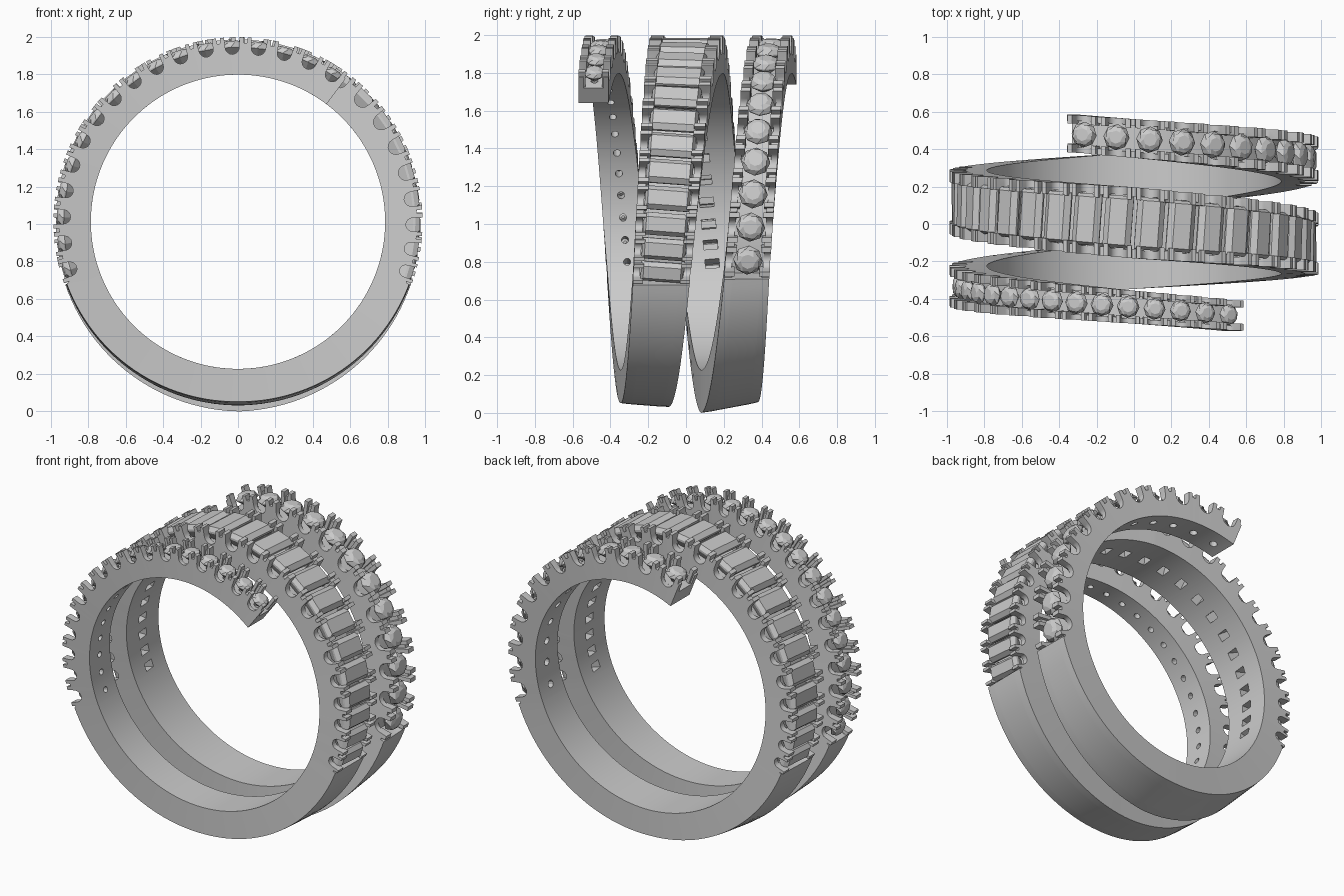
import bpy, bmesh, math
from mathutils import Matrix, Vector

if "Cube" in bpy.data.objects:
    bpy.data.objects.remove(bpy.data.objects["Cube"])

CZ, R_IN, FLOOR, TOP = 1.012, 0.785, 0.885, 0.985
SLOPE = 0.00125                      # y advance of the coil per degree
# angle, band width, outer radius at front edge, outer radius at back edge
KEYS = [(53, .16, .985, .985), (180, .215, .985, .985), (200, .22, .972, .975),
        (270, .255, .96, .98), (340, .30, .972, .975), (360, .32, .985, .985),
        (450, .38, .985, .985), (540, .335, .985, .985), (560, .325, .98, .972),
        (630, .30, 1.012, .955), (700, .24, .98, .972), (832, .20, .985, .985)]


def keyed(phi):
    for a, b in zip(KEYS, KEYS[1:]):
        if phi <= b[0]:
            t = (phi - a[0]) / (b[0] - a[0])
            return [a[i] + (b[i] - a[i]) * t for i in (1, 2, 3)]
    return list(KEYS[-1][1:])


def y_mid(phi):
    return (phi - 445) * SLOPE


def place(phi, y, r):
    a = math.radians(phi)
    return Vector((r * math.cos(a), y, CZ + r * math.sin(a)))


def frame(phi, r):
    """Matrix: local x along the band, y across it, z outward."""
    a = math.radians(phi)
    x = Vector((-math.sin(a), SLOPE * 57.3 / r, math.cos(a))).normalized()
    z = Vector((math.cos(a), 0, math.sin(a)))
    y = z.cross(x)
    m = Matrix((x, y, z)).transposed().to_4x4()
    m.translation = place(phi, y_mid(phi), r)
    return m


def cells(a, b, n, warp=0.0):
    """Stone cell boundaries, wider in the middle when warped."""
    out = []
    for i in range(n + 1):
        t = 2 * i / n - 1
        out.append((a + b) / 2 + (b - a) / 2 * ((1 + warp) * t - warp * t ** 3))
    return list(zip(out, out[1:]))


front_cells = cells(53, 200, 17)
middle_cells = cells(340, 560, 24, 0.12)
rear_cells = cells(702, 832, 12)

# ---- sections of the coil: angle, rail radius (None = plain), rail fraction
sections = []


def setting(cell_list, rail):
    for a, b in cell_list:
        p = b - a
        h = 0.27
        rad = h * math.radians(p) * 0.93
        def add(u, r, k):
            sections.append((a + u * p, r, rail * k))
        add(0.005, TOP - .03, 1.0)
        add(0.06, TOP - .03, 1.0)
        add(0.075, TOP, 1.35)
        add(0.5 - h - .015, TOP, 1.35)
        for i in range(9):                       # U-shaped notch
            c = math.pi * i / 8
            add(0.5 - h * math.cos(c), 0.932 - rad * math.sin(c), 0.9)
        add(0.5 + h + .015, TOP, 1.35)
        add(0.925, TOP, 1.35)
        add(0.94, TOP - .03, 1.0)


def plain(a, b):
    n = int((b - a) / 2.5)
    for i in range(n + 1):
        sections.append((a + .1 + (b - a - .2) * i / n, None, .17))


setting(front_cells, .17)
plain(200, 340)
setting(middle_cells, .13)
plain(560, 702)
setting(rear_cells, .17)
sections.append((832, TOP - .03, .17))


def finish(bm, name):
    bmesh.ops.recalc_face_normals(bm, faces=bm.faces)
    me = bpy.data.meshes.new(name)
    bm.to_mesh(me)
    bm.free()
    ob = bpy.data.objects.new(name, me)
    bpy.context.collection.objects.link(ob)
    return ob


# ---- coil band
bm = bmesh.new()
rings = []
for phi, top, frac in sections:
    w, rl, rr = keyed(phi)
    y0, y1 = y_mid(phi) - w / 2, y_mid(phi) + w / 2
    t = w * frac
    if top is None:
        e = (rr - rl) * frac
        prof = [(y0, rl), (y0 + t, rl + e + .002), (y0 + 1.15 * t, rl + 1.15 * e + .002),
                (y1 - 1.15 * t, rr - 1.15 * e + .002), (y1 - t, rr - e + .002), (y1, rr)]
    else:
        prof = [(y0, top), (y0 + t, top), (y0 + t, FLOOR),
                (y1 - t, FLOOR), (y1 - t, top), (y1, top)]
    prof = [(y0, R_IN)] + prof + [(y1, R_IN)]
    rings.append([bm.verts.new(place(phi, y, r)) for y, r in prof])
for A, B in zip(rings, rings[1:]):
    for i in range(8):
        j = (i + 1) % 8
        bm.faces.new((A[i], A[j], B[j], B[i]))
bm.faces.new(rings[0])
bm.faces.new(rings[-1])
band = finish(bm, "coil_band")

# ---- light holes under every stone
bm = bmesh.new()
for group, seg in ((front_cells, 12), (middle_cells, 4), (rear_cells, 12)):
    for a, b in group:
        m = frame((a + b) / 2, 0.82)
        if seg == 4:
            m = m @ Matrix.Diagonal((.05, .075, .16, 1))
            bmesh.ops.create_cube(bm, size=1, matrix=m)
        else:
            rad = .0022 * (b - a)
            bmesh.ops.create_cone(bm, cap_ends=True, segments=seg, radius1=rad,
                                  radius2=rad, depth=.16, matrix=m)
cutter = finish(bm, "hole_cutter")
cutter.hide_render = True
mod = band.modifiers.new("holes", 'BOOLEAN')
mod.operation, mod.solver, mod.object = 'DIFFERENCE', 'EXACT', cutter
bpy.context.view_layer.objects.active = band
band.select_set(True)
bpy.ops.object.modifier_apply(modifier="holes")
bpy.data.objects.remove(cutter)
bpy.ops.object.shade_smooth_by_angle(angle=math.radians(25))


def loft(bm, m, loops):
    """Close a stack of equal loops into a solid."""
    vs = [[bm.verts.new(m @ Vector(p)) for p in lp] for lp in loops]
    n = len(vs[0])
    for A, B in zip(vs, vs[1:]):
        for i in range(n):
            bm.faces.new((A[i], A[(i + 1) % n], B[(i + 1) % n], B[i]))
    bm.faces.new(vs[0])
    bm.faces.new(vs[-1])


# ---- round faceted stones
def round_stones(group, name):
    bm = bmesh.new()
    for a, b in group:
        phi = (a + b) / 2
        d = min(.88 * math.radians(b - a) * .935, keyed(phi)[0] * .68)
        prof = [(.06, -.45), (.5, -.06), (.5, 0), (.41, .16), (.25, .24)]
        loops = []
        for k, (r, z) in enumerate(prof):
            off = math.pi / 8 if k == 3 else 0
            loops.append([(d * r * math.cos(off + math.tau * i / 8),
                           d * r * math.sin(off + math.tau * i / 8), d * z)
                          for i in range(8)])
        loft(bm, frame(phi, .937), loops)
    finish(bm, name)


round_stones(front_cells, "front_round_stones")
round_stones(rear_cells, "rear_round_stones")

# ---- bar-cut stones of the middle row
bm = bmesh.new()
for a, b in middle_cells:
    phi = (a + b) / 2
    sx, sy = .88 * math.radians(b - a) * .95 / 2, keyed(phi)[0] * .74 / 2
    prof = [(.3, .7, -.07), (1, 1, -.008), (1, 1, .004), (.62, .88, .03)]
    loft(bm, frame(phi, .942), [[(sx * fx * i, sy * fy * j, z) for i, j in
                                ((-1, -1), (1, -1), (1, 1), (-1, 1))]
                               for fx, fy, z in prof])
finish(bm, "bar_stones")
